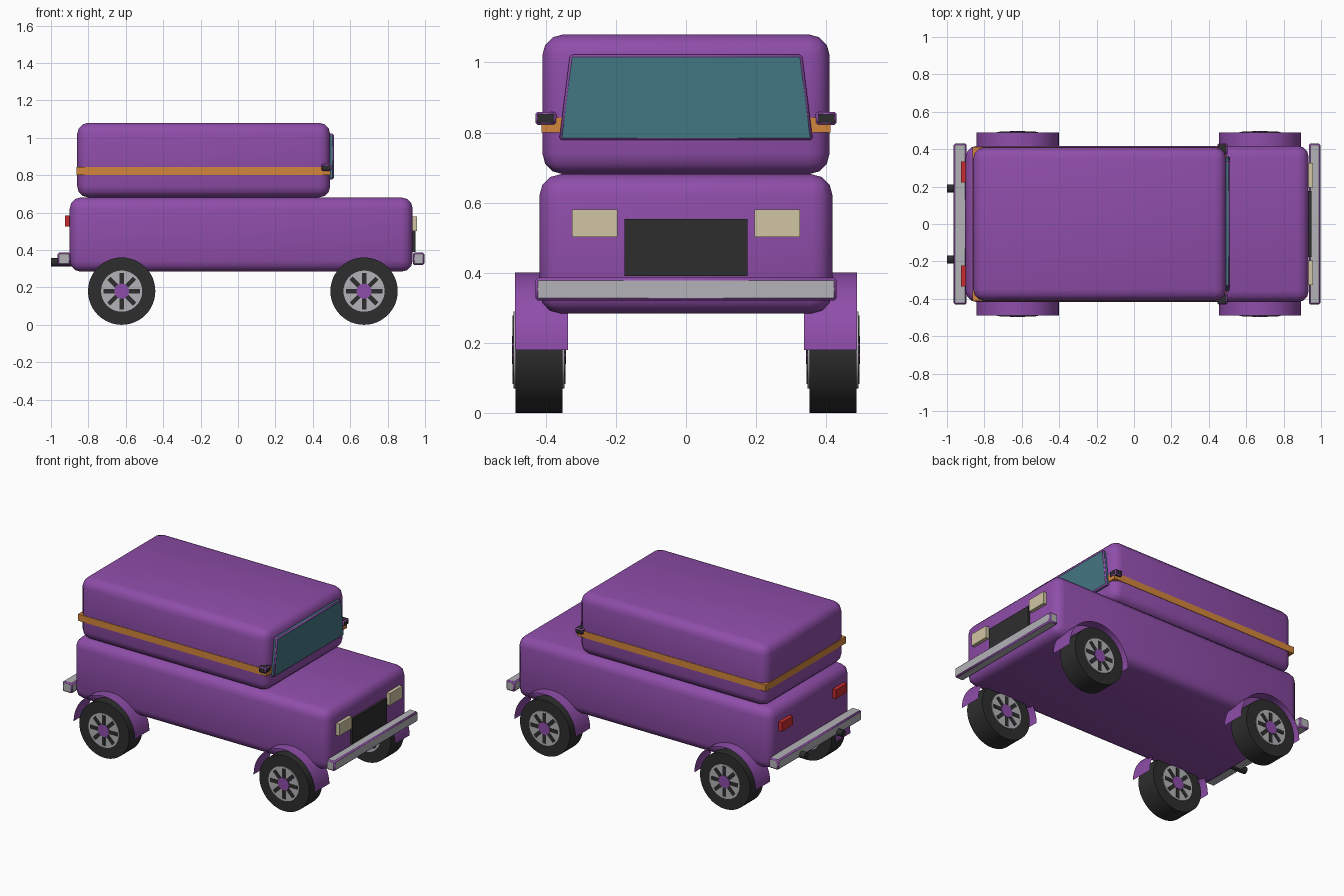
import bpy, bmesh, math
from mathutils import Matrix, Vector

if "Cube" in bpy.data.objects:
    bpy.data.objects.remove(bpy.data.objects["Cube"])


def material(name, r, g, b):
    m = bpy.data.materials.new(name)
    m.diffuse_color = (r, g, b, 1)
    m.use_nodes = True
    m.node_tree.nodes["Principled BSDF"].inputs["Base Color"].default_value = m.diffuse_color
    return m


PURPLE = material("purple paint", 0.275, 0.075, 0.40)
ORANGE = material("orange stripe", 0.65, 0.24, 0.045)
CREAM = material("cream lamp", 0.63, 0.56, 0.37)
TEAL = material("teal glass", 0.055, 0.18, 0.225)
GREY = material("light grey metal", 0.45, 0.45, 0.48)
BLACK = material("black rubber", 0.027, 0.027, 0.027)
RED = material("red lamp", 0.58, 0.025, 0.03)


def finish(name, bm, *mats, angle=40):
    bmesh.ops.recalc_face_normals(bm, faces=bm.faces[:])
    me = bpy.data.meshes.new(name)
    bm.to_mesh(me)
    bm.free()
    for m in mats:
        me.materials.append(m)
    for p in me.polygons:
        p.use_smooth = True
    me.set_sharp_from_angle(angle=math.radians(angle))
    ob = bpy.data.objects.new(name, me)
    bpy.context.collection.objects.link(ob)
    return ob


def box(name, x, y, z, mat, bevel=0, segs=1, edge_mat=None, taper=1.0):
    """Box from ranges; bevelled edges may take a second colour, taper narrows the top in y."""
    bm = bmesh.new()
    bmesh.ops.create_cube(bm, size=1)
    for v in bm.verts:
        c = [lo + (hi - lo) * (t + 0.5) for t, (lo, hi) in zip(v.co, (x, y, z))]
        if v.co.z > 0:
            c[1] *= taper
        v.co = Vector(c)
    if bevel:
        res = bmesh.ops.bevel(bm, geom=bm.edges[:], offset=bevel, segments=segs,
                              profile=0.5, affect='EDGES')
        if edge_mat:
            for f in res['faces']:
                f.material_index = 1
    return finish(name, bm, mat, *([edge_mat] if edge_mat else []))


def cylinder(name, centre, radius, length, axis, mat, sides=40):
    bm = bmesh.new()
    bmesh.ops.create_cone(bm, cap_ends=True, segments=sides, radius1=radius,
                          radius2=radius, depth=length)
    rot = Matrix.Rotation(math.pi / 2, 4, 'X' if axis == 'y' else 'Y')
    bm.transform(Matrix.Translation(centre) @ rot)
    return finish(name, bm, mat)


# Body and cabin
box("body", (-0.90, 0.934), (-0.418, 0.418), (0.284, 0.681), PURPLE, 0.06, 3)
box("cabin", (-0.86, 0.493), (-0.41, 0.41), (0.681, 1.08), PURPLE, 0.06, 3)
box("cabin_stripe", (-0.863, 0.494), (-0.413, 0.413), (0.80, 0.843), ORANGE)
box("windshield", (0.485, 0.513), (-0.362, 0.362), (0.778, 1.022), TEAL,
    0.007, 1, PURPLE, taper=0.915)

# Front and rear fittings
box("grille", (0.92, 0.948), (-0.176, 0.176), (0.39, 0.553), BLACK)
box("front_bumper", (0.935, 0.996), (-0.43, 0.43), (0.32, 0.386), GREY, 0.008, 1, PURPLE)
box("rear_bumper", (-0.965, -0.895), (-0.43, 0.43), (0.32, 0.386), GREY, 0.008, 1, PURPLE)

for s, side in ((1, "left"), (-1, "right")):
    def span(a, b):
        return tuple(sorted((s * a, s * b)))
    box(side + "_headlight", (0.92, 0.957), span(0.195, 0.325), (0.502, 0.58), CREAM)
    box(side + "_tail_light", (-0.925, -0.88), span(0.222, 0.334), (0.526, 0.585), RED)
    box(side + "_mirror", (0.447, 0.499), span(0.37, 0.43), (0.822, 0.859), BLACK,
        0.006, 1, PURPLE)
    cylinder(side + "_exhaust", (-0.93, s * 0.19, 0.334), 0.022, 0.14, 'x', BLACK, 16)

    for cx, end in ((0.674, "front"), (-0.622, "rear")):
        tag = f"{end}_{side}_"
        cy, cz = s * 0.4195, 0.18
        # Wheel: tyre, rim, spokes on both faces, hub
        cylinder(tag + "tyre", (cx, cy, cz), 0.18, 0.135, 'y', BLACK, 48)
        cylinder(tag + "rim", (cx, cy, cz), 0.11, 0.145, 'y', GREY)
        bm = bmesh.new()
        for k in range(4):
            bmesh.ops.create_cube(bm, size=1, matrix=Matrix.Translation((cx, cy, cz))
                                  @ Matrix.Rotation(k * math.pi / 4, 4, 'Y')
                                  @ Matrix.Diagonal((0.195, 0.15, 0.024, 1)))
        finish(tag + "spokes", bm, BLACK)
        cylinder(tag + "hub", (cx, cy, cz), 0.04, 0.154, 'y', PURPLE, 24)

        # Fender: a thin open half-round sheet over the wheel
        bm = bmesh.new()
        rows = []
        for k in range(25):
            a = math.pi * k / 24
            px, pz = cx + 0.22 * math.cos(a), cz + 0.22 * math.sin(a)
            rows.append([bm.verts.new((px, s * y, pz)) for y in (0.337, 0.488)])
        for a, b in zip(rows, rows[1:]):
            bm.faces.new((a[0], a[1], b[1], b[0]))
        finish(tag + "fender", bm, PURPLE)
